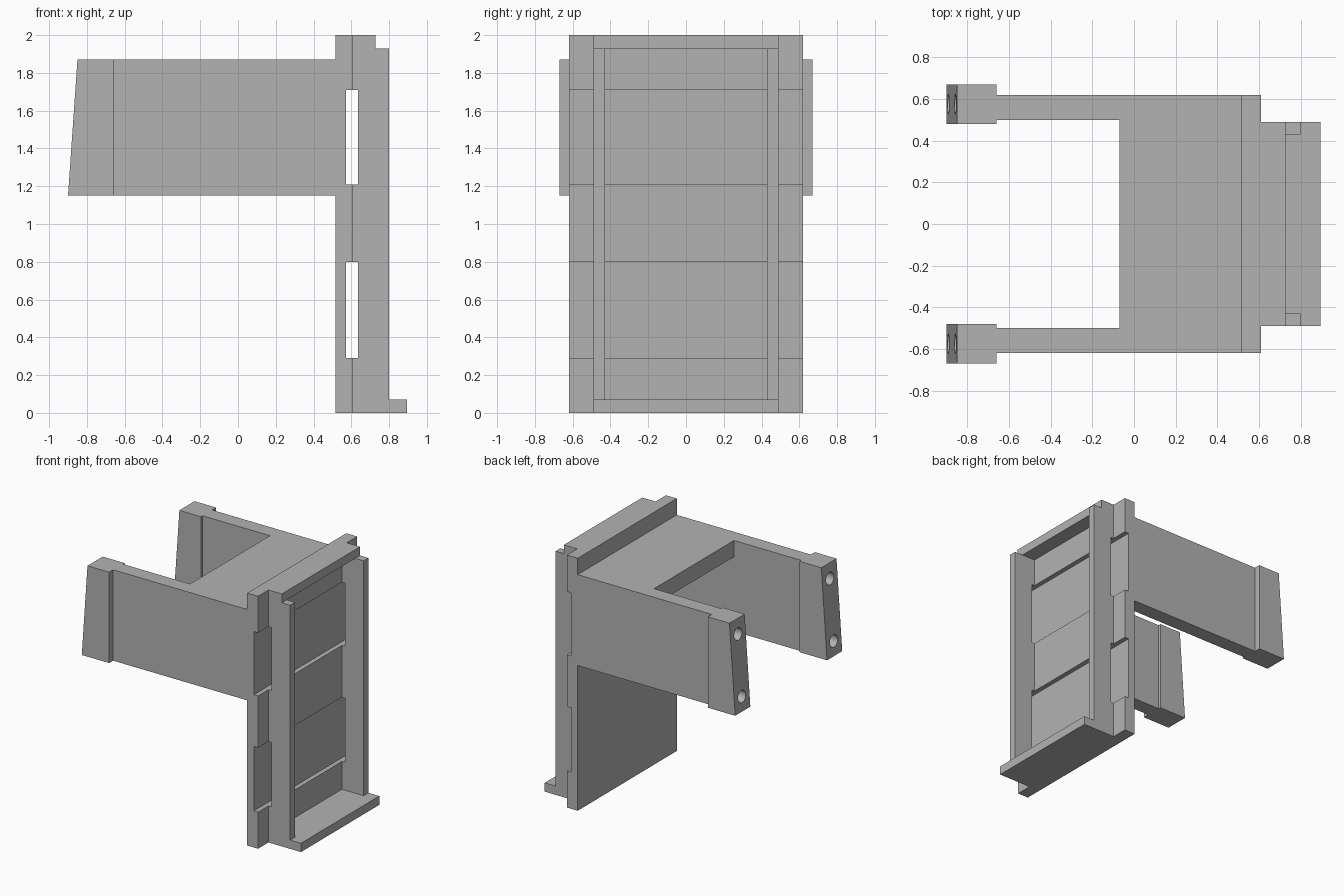
import bpy, bmesh, math

cube = bpy.data.objects.get("Cube")
if cube:
    bpy.data.objects.remove(cube, do_unlink=True)

grey = bpy.data.materials.new("plain grey")
grey.use_nodes = True
grey.diffuse_color = (0.45, 0.45, 0.45, 1)
grey.node_tree.nodes["Principled BSDF"].inputs["Base Color"].default_value = (0.45, 0.45, 0.45, 1)

SLOTS = [(0.29, 0.80), (1.21, 1.71)]    # heights of the cross slots
ARM_LOW, ARM_TOP = 1.15, 1.87


def prism(name, outline, y0, y1):
    """Extrude an x-z outline from y0 to y1."""
    bm = bmesh.new()
    face = bm.faces.new([bm.verts.new((x, y0, z)) for x, z in outline])
    side = bmesh.ops.extrude_face_region(bm, geom=[face])
    moved = [v for v in side["geom"] if isinstance(v, bmesh.types.BMVert)]
    bmesh.ops.translate(bm, verts=moved, vec=(0, y1 - y0, 0))
    bmesh.ops.recalc_face_normals(bm, faces=bm.faces[:])
    mesh = bpy.data.meshes.new(name)
    bm.to_mesh(mesh)
    bm.free()
    mesh.materials.append(grey)
    obj = bpy.data.objects.new(name, mesh)
    bpy.context.collection.objects.link(obj)
    return obj


def box(name, x0, x1, y0, y1, z0, z1):
    return prism(name, [(x0, z0), (x1, z0), (x1, z1), (x0, z1)], y0, y1)


def notched(x_flat, x_edge, x_notch, z0, z1):
    """Upright strip outline whose x_edge side steps to x_notch at the slots."""
    pts = [(x_flat, z0), (x_edge, z0)]
    for low, high in SLOTS:
        pts += [(x_edge, low), (x_notch, low), (x_notch, high), (x_edge, high)]
    return pts + [(x_edge, z1), (x_flat, z1)]


def drill(obj, y, x, z):
    """Bore a blind round hole along x."""
    bpy.ops.mesh.primitive_cylinder_add(vertices=32, radius=0.048, depth=0.3,
                                        location=(x, y, z), rotation=(0, math.pi / 2, 0))
    cutter = bpy.context.object
    cutter.name = "hole_cutter"
    cutter.hide_render = True
    cutter.data.materials.append(grey)
    mod = obj.modifiers.new("hole", "BOOLEAN")
    mod.operation = "DIFFERENCE"
    mod.solver = "EXACT"
    mod.object = cutter
    bpy.ops.object.select_all(action="DESELECT")
    obj.select_set(True)
    bpy.context.view_layer.objects.active = obj
    bpy.ops.object.modifier_apply(modifier=mod.name)
    bpy.data.objects.remove(cutter, do_unlink=True)


# Back plate with slots, top beam and bottom lip
prism("back_plate", notched(0.515, 0.61, 0.573, 0, 2), -0.62, 0.62)
box("top_beam", 0.61, 0.727, -0.49, 0.49, 1.93, 2)
box("bottom_lip", 0.61, 0.895, -0.49, 0.49, 0, 0.07)

# Bridge slab between the arms
box("bridge_slab", -0.07, 0.515, -0.5, 0.5, 1.74, ARM_TOP)

for label, s in (("left", 1), ("right", -1)):
    # Frame wall, notched where the slots pass
    prism(label + "_frame_wall", notched(0.8, 0.61, 0.635, 0.07, 1.93), s * 0.43, s * 0.49)
    # Side arm
    box(label + "_arm", -0.66, 0.515, s * 0.5, s * 0.62, ARM_LOW, ARM_TOP)
    # Thick slanted arm end with two round holes
    end = prism(label + "_arm_end", [(-0.9, ARM_LOW), (-0.66, ARM_LOW),
                                     (-0.66, ARM_TOP), (-0.85, ARM_TOP)], s * 0.48, s * 0.67)
    for z in (1.265, 1.75):
        drill(end, s * 0.575, -0.9, z)
    bpy.ops.object.shade_smooth_by_angle()
